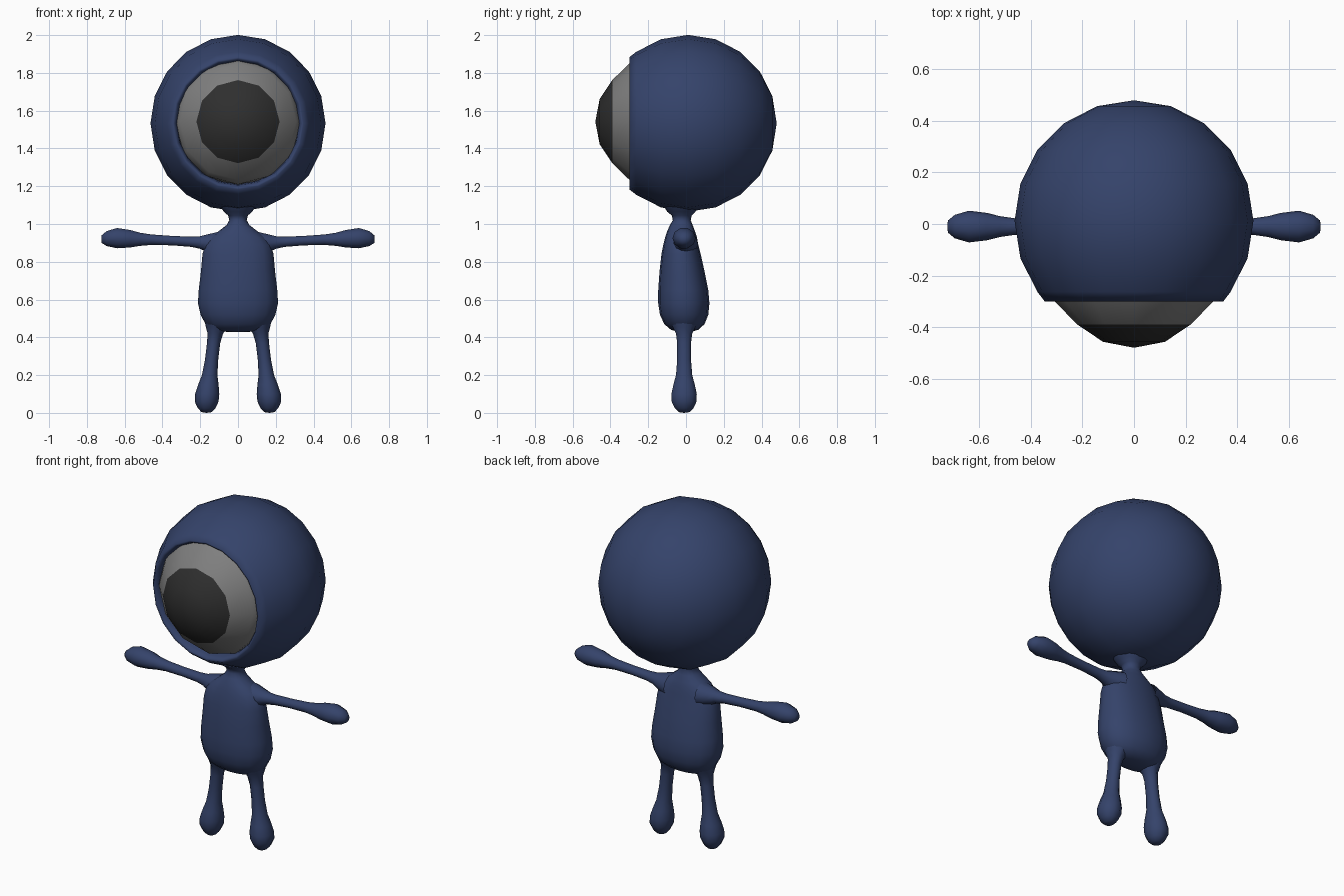
import bpy, bmesh, math
from mathutils import Vector


def material(name, rgb):
    m = bpy.data.materials.new(name)
    m.diffuse_color = (*rgb, 1)
    return m


BLUE = material("navy skin", (0.035, 0.056, 0.145))
GREY = material("eyeball grey", (0.21, 0.21, 0.21))
DARK = material("iris dark", (0.028, 0.028, 0.028))

X, Y, Z = Vector((1, 0, 0)), Vector((0, 1, 0)), Vector((0, 0, 1))


def loft(name, rings, n, u, v, mats, power=2.0, rule=None):
    """Skin rings of (centre, u radius, v radius); zero radius makes a pole."""
    bm = bmesh.new()
    loops = []
    for c, ru, rv in rings:
        loop = []
        for i in range(n):
            a = 2 * math.pi * i / n
            cu, sv = math.cos(a), math.sin(a)
            cu = math.copysign(abs(cu) ** (2 / power), cu)
            sv = math.copysign(abs(sv) ** (2 / power), sv)
            loop.append(bm.verts.new(Vector(c) + u * ru * cu + v * rv * sv))
        loops.append(loop)
    for a, b in zip(loops, loops[1:]):
        for i in range(n):
            j = (i + 1) % n
            bm.faces.new((a[i], a[j], b[j], b[i]))
    bmesh.ops.remove_doubles(bm, verts=bm.verts, dist=0.0005)
    bmesh.ops.recalc_face_normals(bm, faces=bm.faces)
    for f in bm.faces:
        f.smooth = True
        if rule:
            f.material_index = rule(f.calc_center_median())
    me = bpy.data.meshes.new(name)
    bm.to_mesh(me)
    bm.free()
    for m in mats:
        me.materials.append(m)
    ob = bpy.data.objects.new(name, me)
    bpy.context.collection.objects.link(ob)
    return ob


# Head: ball with a rolled rim round the eye socket
R, HY, HZ = 0.468, 0.012, 1.533
profile = [(-0.23, 0.322), (-0.275, 0.328), (-0.296, 0.338), (-0.300, 0.350)]
for deg in range(54, 181, 18):
    t = math.radians(deg)
    profile.append((HY - R * math.cos(t), R * math.sin(t)))
loft("head", [((0, y, HZ), r * 0.99, r) for y, r in profile], 20, X, Z, [BLUE])

# Eye: domed ball with a dark iris cap
profile = [(-0.48, 0), (-0.457, 0.12), (-0.39, 0.22), (-0.30, 0.308),
           (-0.265, 0.332), (-0.18, 0.34), (-0.10, 0.33), (-0.05, 0)]
loft("eye", [((0, y, 1.542), r, r) for y, r in profile], 12, X, Z,
     [GREY, DARK], rule=lambda c: 1 if c.y < -0.39 else 0)

# Torso with neck: z, half width, back limit, front limit
torso = [(1.10, 0.10, 0.07, -0.12), (1.065, 0.075, 0.05, -0.10),
         (1.045, 0.052, 0.03, -0.075), (1.02, 0.046, 0.025, -0.07),
         (0.995, 0.060, 0.035, -0.085), (0.96, 0.105, 0.048, -0.10),
         (0.93, 0.145, 0.058, -0.11), (0.89, 0.175, 0.065, -0.12),
         (0.84, 0.188, 0.078, -0.13), (0.75, 0.196, 0.098, -0.14),
         (0.65, 0.208, 0.118, -0.147), (0.58, 0.212, 0.124, -0.147),
         (0.52, 0.198, 0.118, -0.138), (0.47, 0.172, 0.098, -0.115),
         (0.44, 0.135, 0.065, -0.08), (0.43, 0.08, 0.03, -0.045),
         (0.428, 0, -0.01, -0.01)]
loft("torso", [((0, (b + f) / 2, z), w, (b - f) / 2) for z, w, b, f in torso],
     16, X, Y, [BLUE], power=2.2)

# Arms and legs, each flaring into the torso and ending in a rounded tip
arm = [(0.10, 0.895, 0.07), (0.165, 0.898, 0.05), (0.20, 0.902, 0.036),
       (0.25, 0.906, 0.029), (0.35, 0.912, 0.027), (0.46, 0.917, 0.030),
       (0.52, 0.919, 0.038), (0.57, 0.922, 0.050), (0.64, 0.925, 0.058),
       (0.695, 0.923, 0.043), (0.722, 0.920, 0.022), (0.724, 0.920, 0)]
leg = [(0.50, 0.105, 0.075), (0.455, 0.112, 0.058), (0.42, 0.120, 0.041),
       (0.37, 0.129, 0.035), (0.28, 0.140, 0.035), (0.20, 0.150, 0.041),
       (0.15, 0.157, 0.054), (0.10, 0.163, 0.064), (0.06, 0.166, 0.063),
       (0.025, 0.166, 0.047), (0.004, 0.166, 0.027), (0.0, 0.166, 0)]
for side, s in (("left", 1), ("right", -1)):
    loft(side + "_arm", [((s * x, -0.01, z), r * 1.06, r * 0.97)
                         for x, z, r in arm], 10, Y, Z, [BLUE])
    loft(side + "_leg", [((s * x, -0.01, z), r, r * 1.1)
                         for z, x, r in leg], 10, X, Y, [BLUE])
